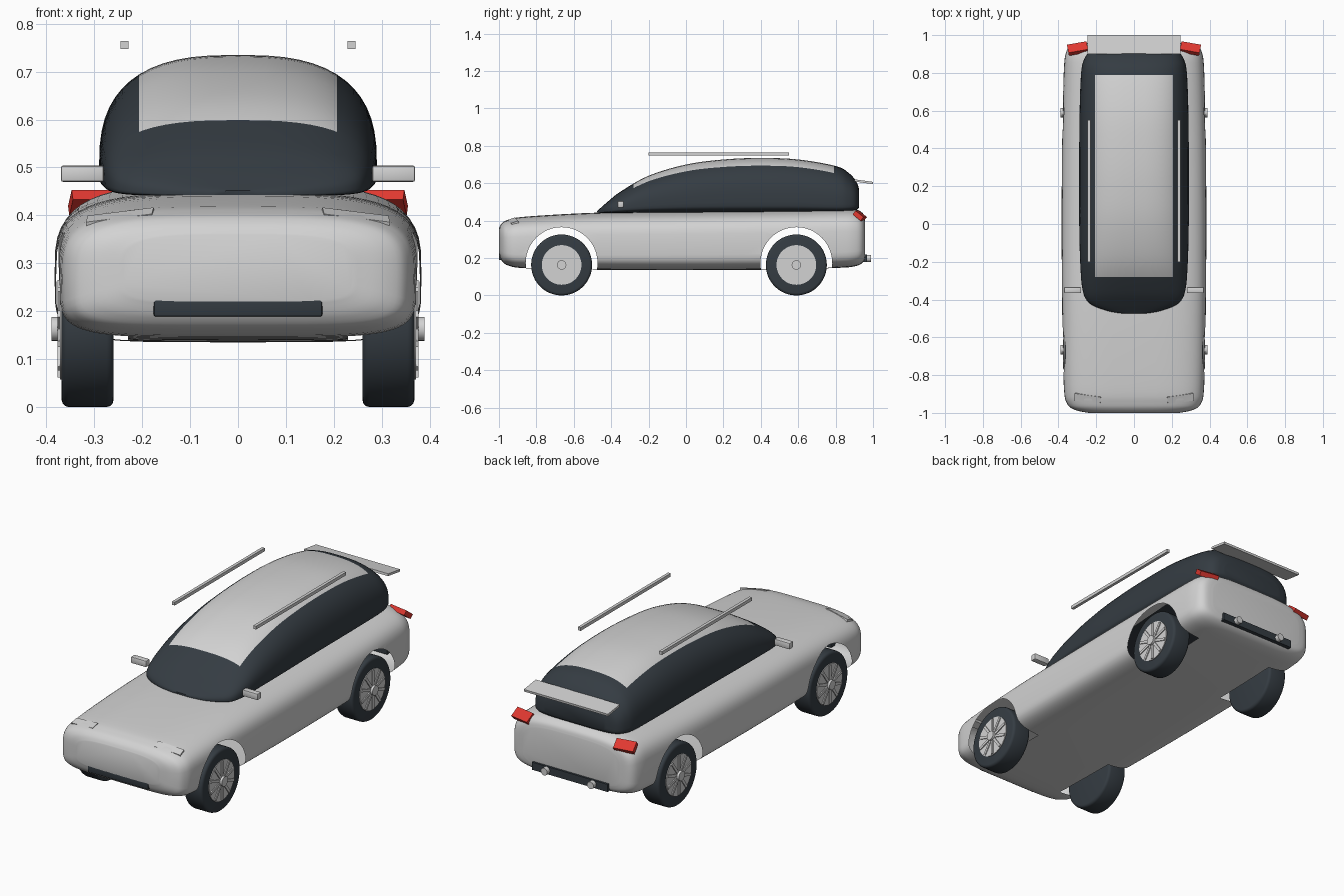
import bpy, bmesh, math
from mathutils import Vector, Matrix

if "Cube" in bpy.data.objects:
    bpy.data.objects.remove(bpy.data.objects["Cube"])


def material(name, rgb):
    m = bpy.data.materials.new(name)
    m.use_nodes = True
    m.diffuse_color = (*rgb, 1)
    m.node_tree.nodes["Principled BSDF"].inputs["Base Color"].default_value = (*rgb, 1)
    return m


silver = material("silver paint", (0.65, 0.65, 0.65))
slate = material("dark slate", (0.035, 0.045, 0.055))
red = material("red lamp", (0.75, 0.04, 0.03))


def finish(bm, name, mats, smooth=True):
    bmesh.ops.recalc_face_normals(bm, faces=bm.faces)
    mesh = bpy.data.meshes.new(name)
    bm.to_mesh(mesh)
    bm.free()
    ob = bpy.data.objects.new(name, mesh)
    bpy.context.collection.objects.link(ob)
    for m in mats:
        mesh.materials.append(m)
    if smooth:
        smooth_shade(ob)
    return ob


def activate(ob):
    bpy.ops.object.select_all(action='DESELECT')
    ob.select_set(True)
    bpy.context.view_layer.objects.active = ob


def smooth_shade(ob):
    activate(ob)
    bpy.ops.object.shade_smooth_by_angle(angle=math.radians(40))


def resample(rows, steps=5):
    """Catmull-Rom interpolation between loft stations."""
    rows = [Vector(r) for r in rows]
    out = []
    for i in range(len(rows) - 1):
        b, c = rows[i], rows[i + 1]
        a = rows[max(i - 1, 0)]
        d = rows[min(i + 2, len(rows) - 1)]
        for k in range(steps):
            t = k / steps
            out.append(b + (c - a) * t / 2 + (a * 2 - b * 5 + c * 4 - d) * t * t / 2
                       + (b * 3 - a - c * 3 + d) * t ** 3 / 2)
    return out + [rows[-1]]


def loft(stations, waist, n_top, n_low, sides=56):
    """Closed shell through superellipse sections (y, half width, bottom, top)."""
    bm = bmesh.new()
    rings = []
    for y, w, low, top in resample(stations):
        mid = low + (top - low) * waist
        ring = []
        for i in range(sides):
            a = math.tau * i / sides
            c, s = math.cos(a), math.sin(a)
            e = 2 / (n_top if s > 0 else n_low)
            h = top - mid if s > 0 else mid - low
            ring.append(bm.verts.new((math.copysign(w * abs(c) ** e, c), y,
                                      mid + math.copysign(h * abs(s) ** e, s))))
        rings.append(ring)
    for p, q in zip(rings, rings[1:]):
        for i in range(sides):
            j = (i + 1) % sides
            bm.faces.new((p[i], p[j], q[j], q[i]))
    bm.faces.new(rings[0])
    bm.faces.new(rings[-1])
    bmesh.ops.recalc_face_normals(bm, faces=bm.faces)
    return bm


def box(name, centre, size, mat, rot=(0, 0, 0), bevel=0.0):
    bm = bmesh.new()
    bmesh.ops.create_cube(bm, size=1)
    bmesh.ops.scale(bm, vec=size, verts=bm.verts)
    if bevel:
        bmesh.ops.bevel(bm, geom=bm.edges, offset=bevel, segments=2, profile=0.5, affect='EDGES')
    ob = finish(bm, name, [mat], smooth=bevel > 0)
    ob.location = centre
    ob.rotation_euler = [math.radians(r) for r in rot]
    return ob


def cylinder(name, start, length, radius, mat, axis='X', bevel=0.0, sides=48):
    """Cylinder running from start along +axis (negative length runs back)."""
    bm = bmesh.new()
    bmesh.ops.create_cone(bm, cap_ends=True, segments=sides, radius1=radius,
                          radius2=radius, depth=abs(length))
    if bevel:
        rims = [e for e in bm.edges if abs(e.verts[0].co.z - e.verts[1].co.z) < 1e-5]
        bmesh.ops.bevel(bm, geom=rims, offset=bevel, segments=3, profile=0.5, affect='EDGES')
    along = Vector((1, 0, 0)) if axis == 'X' else Vector((0, 1, 0))
    turn = Vector((0, 0, 1)).rotation_difference(along).to_matrix().to_4x4()
    bm.transform(Matrix.Translation(Vector(start) + along * length / 2) @ turn)
    return finish(bm, name, [mat])


# Lower body shell
body = finish(loft([(-1.0, .24, .22, .36), (-.985, .31, .185, .385), (-.95, .355, .16, .405),
                    (-.85, .372, .145, .422), (-.47, .38, .137, .443), (0, .383, .135, .45),
                    (.5, .38, .138, .458), (.8, .372, .147, .465), (.9, .362, .155, .462),
                    (.945, .335, .175, .44), (.957, .28, .2, .41)], 0.45, 3.6, 5),
              "lower_body", [silver], smooth=False)

# Wheel openings cut through the shell
AXLES = {"front": -0.665, "rear": 0.59}
HUB_Z, ARCH, INNER = 0.163, 0.192, 0.23
for end, y in AXLES.items():
    for side in (-1, 1):
        cutter = cylinder("arch_cutter", (side * INNER, y, HUB_Z + .01), side * 0.3, ARCH, silver)
        mod = body.modifiers.new("arch", 'BOOLEAN')
        mod.operation, mod.solver, mod.object = 'DIFFERENCE', 'EXACT', cutter
        activate(body)
        bpy.ops.object.modifier_apply(modifier=mod.name)
        bpy.data.objects.remove(cutter)
bm = bmesh.new()
bm.from_mesh(body.data)


def in_arch(co):
    return abs(co.x) > INNER - 1e-4 and any(
        math.hypot(co.y - y, co.z - HUB_Z - .01) < ARCH + 1e-4 for y in AXLES.values())


walls = [f for f in bm.faces if all(in_arch(v.co) for v in f.verts)]
bmesh.ops.delete(bm, geom=walls, context='FACES')
bm.to_mesh(body.data)
bm.free()
smooth_shade(body)

# Glass cabin with a painted roof panel
bm = loft([(-.475, .05, .44, .452), (-.46, .14, .44, .465), (-.42, .235, .44, .5),
           (-.35, .272, .44, .555), (-.2, .285, .44, .64), (0, .29, .44, .7),
           (.2, .29, .44, .727), (.4, .29, .44, .735), (.6, .288, .44, .727),
           (.8, .28, .44, .692), (.87, .265, .445, .655), (.91, .235, .455, .61),
           (.925, .18, .47, .57)], 0.2, 2.7, 4)
ROOF_X, ROOF_FRONT, ROOF_BACK = 0.207, -0.28, 0.79
for co, no in (((ROOF_X, 0, 0), (1, 0, 0)), ((-ROOF_X, 0, 0), (1, 0, 0)),
               ((0, ROOF_FRONT, 0), (0, 1, 0)), ((0, ROOF_BACK, 0), (0, 1, 0))):
    bmesh.ops.bisect_plane(bm, geom=bm.verts[:] + bm.edges[:] + bm.faces[:],
                           plane_co=co, plane_no=no, dist=1e-5)
for f in bm.faces:
    c = f.calc_center_median()
    if abs(c.x) < ROOF_X and ROOF_FRONT < c.y < ROOF_BACK and c.z > 0.55:
        f.material_index = 1
finish(bm, "cabin", [slate, silver])

# Wheels
for end, y in AXLES.items():
    for side, label in ((-1, "right"), (1, "left")):
        tag = f"{end}_{label}"
        cylinder(f"tyre_{tag}", (side * .26, y, HUB_Z), side * .108, HUB_Z, slate, bevel=.014)
        cylinder(f"rim_{tag}", (side * .33, y, HUB_Z), side * .042, .106, silver)
        cylinder(f"hub_{tag}", (side * .36, y, HUB_Z), side * .029, .025, silver, sides=24)
        for k in range(10):
            a = math.tau * k / 10
            box(f"spoke_{tag}", (side * .373, y - .062 * math.sin(a), HUB_Z + .062 * math.cos(a)),
                (.008, .014, .08), silver, rot=(math.degrees(a), 0, 0))

# Paired fittings
for side, label in ((-1, "right"), (1, "left")):
    box(f"mirror_{label}", (side * .325, -.35, .487), (.09, .032, .034), silver, bevel=.005)
    box(f"roof_rail_{label}", (side * .237, .175, .756), (.016, .75, .017), silver)
    box(f"headlamp_{label}", (side * .245, -.922, .391), (.14, .04, .022), silver,
        rot=(20, side * 7, side * 8))
    box(f"tail_lamp_{label}", (side * .298, .929, .426), (.105, .055, .026), red,
        rot=(-38, 0, side * -10))
    cylinder(f"exhaust_{label}", (side * .135, .94, .198), .05, .019, silver, axis='Y', sides=20)

# Bumper strips and spoiler
box("front_grille", (0, -.978, .215), (.352, .044, .052), slate, bevel=.004)
box("rear_bumper_strip", (0, .948, .198), (.44, .04, .04), slate)
box("spoiler", (0, .95, .608), (.49, .1, .012), silver, rot=(-8, 0, 0))
